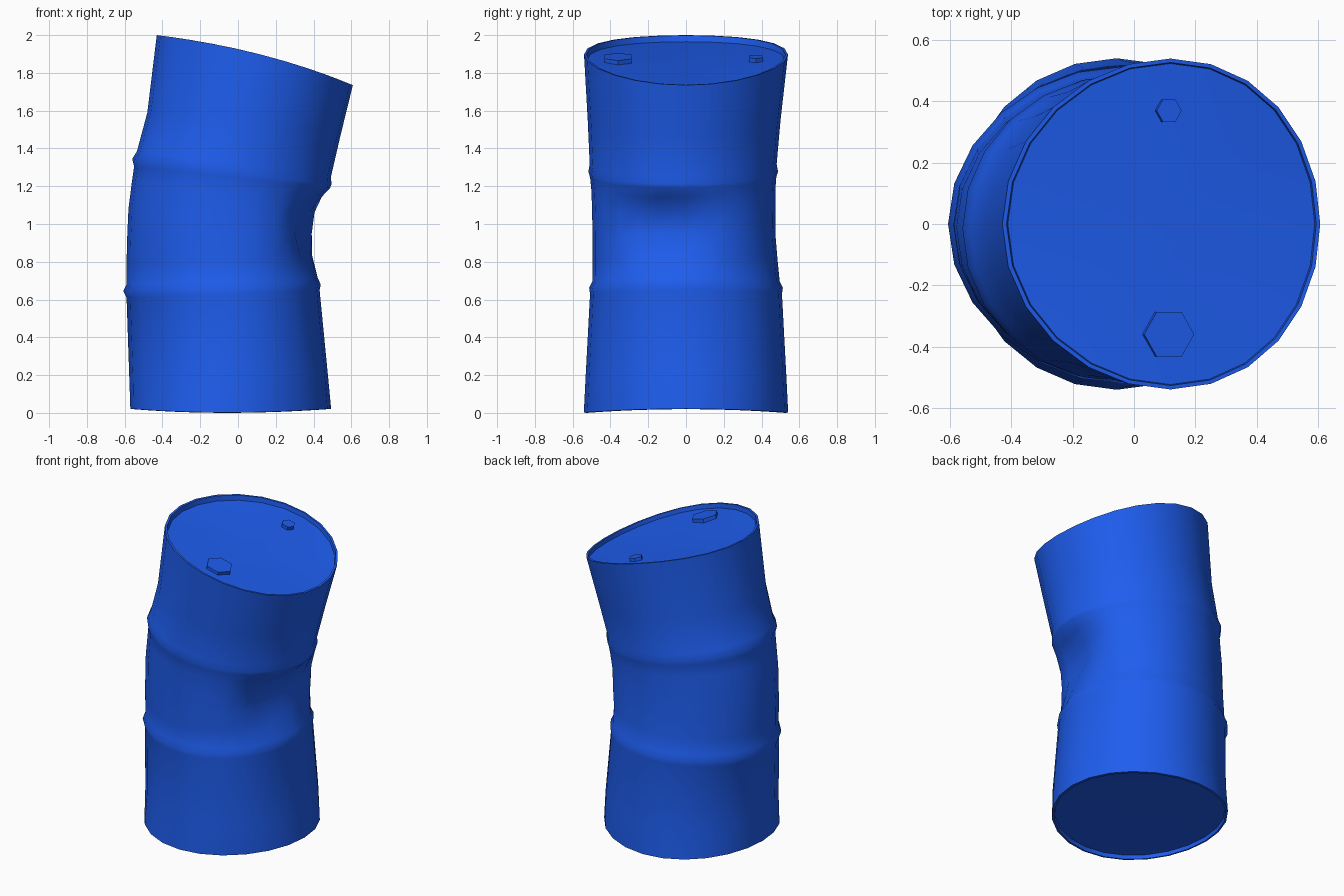
import bpy, math
from mathutils import Vector, Matrix

if "Cube" in bpy.data.objects:
    bpy.data.objects.remove(bpy.data.objects["Cube"])

SIDES = 24
mat = bpy.data.materials.new("blue_paint")
mat.diffuse_color = (0.013, 0.11, 0.86, 1)
mat.use_nodes = True
mat.node_tree.nodes["Principled BSDF"].inputs["Base Color"].default_value = mat.diffuse_color


def ring(xl, zl, xr, zr, ry, cy=0.0, wobble=0.0, dent=0.0):
    """Tilted ellipse from its left and right points, with an optional side dent."""
    pts = []
    bow = 0.04 * max(0, math.sin(math.pi * (zl + zr) / 2.6)) + wobble
    for i in range(SIDES):
        a = math.radians(i * 360 / SIDES)
        deg = (i * 360 / SIDES + 194) % 360 - 180
        c, s = math.cos(a), math.sin(a)
        push = dent * math.exp(-(deg / 28) ** 2)
        pts.append(((xl + xr) / 2 + c * (xr - xl) / 2 - push + bow * s * s,
                    cy + s * ry,
                    (zl + zr) / 2 + c * (zr - zl) / 2 + wobble * s * s))
    return pts


def make(name, verts, faces, angle=35):
    me = bpy.data.meshes.new(name)
    me.from_pydata(verts, [], faces)
    me.materials.append(mat)
    ob = bpy.data.objects.new(name, me)
    bpy.context.collection.objects.link(ob)
    bpy.ops.object.select_all(action='DESELECT')
    ob.select_set(True)
    bpy.context.view_layer.objects.active = ob
    bpy.ops.object.shade_smooth_by_angle(angle=math.radians(angle))
    return ob


def disc(name, row, up):
    pts = ring(*row)
    mid = sum((Vector(p) for p in pts), Vector()) / SIDES
    faces = [(i, (i + 1) % SIDES, SIDES) for i in range(SIDES)]
    make(name, pts + [mid], faces if up else [f[::-1] for f in faces])


# Bent and dented shell, from the bottom recess up over the rim to the lid
bottom = (-0.555, 0.045, 0.475, 0.045, 0.522, 0, -0.02)
lid = (-0.412, 1.965, 0.59, 1.71, 0.524, 0, 0.03)
rows = [
    bottom,
    (-0.557, 0.02, 0.477, 0.02, 0.527, 0, -0.02),
    (-0.57, 0.022, 0.493, 0.022, 0.541, 0, -0.02),
    (-0.576, 0.2, 0.476, 0.2, 0.531),
    (-0.59, 0.61, 0.432, 0.65, 0.508),
    (-0.607, 0.645, 0.438, 0.68, 0.513),
    (-0.59, 0.68, 0.422, 0.715, 0.496),
    (-0.59, 0.78, 0.425, 0.83, 0.49, -0.005, 0, 0.05),
    (-0.588, 0.90, 0.445, 0.95, 0.485, -0.01, 0, 0.115),
    (-0.58, 1.08, 0.455, 1.06, 0.485, -0.012, 0, 0.1),
    (-0.562, 1.22, 0.475, 1.14, 0.487, -0.014, 0, 0.045),
    (-0.55, 1.305, 0.487, 1.19, 0.493, -0.015),
    (-0.56, 1.345, 0.495, 1.21, 0.502, -0.015),
    (-0.535, 1.385, 0.492, 1.25, 0.495, -0.015),
    (-0.48, 1.59, 0.543, 1.47, 0.51, -0.01, 0.015),
    (-0.43, 2.0, 0.608, 1.735, 0.54, 0, 0.03),
    (-0.416, 1.998, 0.595, 1.737, 0.527, 0, 0.03),
    lid,
]
verts = [p for r in rows for p in ring(*r)]
faces = []
for k in range(len(rows) - 1):
    for i in range(SIDES):
        j = (i + 1) % SIDES
        a, b = k * SIDES, (k + 1) * SIDES
        faces.append((a + i, a + j, b + j, b + i))
make("drum_shell", verts, faces, 65)

# Recessed end plates
disc("drum_lid", lid, True)
disc("drum_bottom", bottom, False)

# Hexagonal bung caps, tilted with the lid
slope = math.atan2(1.965 - 1.71, 0.59 + 0.412)
for name, y, r in (("large_bung", -0.36, 0.084), ("small_bung", 0.37, 0.042)):
    rot = Matrix.Translation((0.11, y, 1.866)) @ Matrix.Rotation(slope, 4, 'Y')
    pts = [rot @ Vector((r * math.cos(i * math.pi / 3), r * math.sin(i * math.pi / 3), z))
           for z in (-0.02, 0.02) for i in range(6)]
    sides = [(i, (i + 1) % 6, (i + 1) % 6 + 6, i + 6) for i in range(6)]
    make(name, pts, sides + [tuple(range(6, 12)), (5, 4, 3, 2, 1, 0)])
